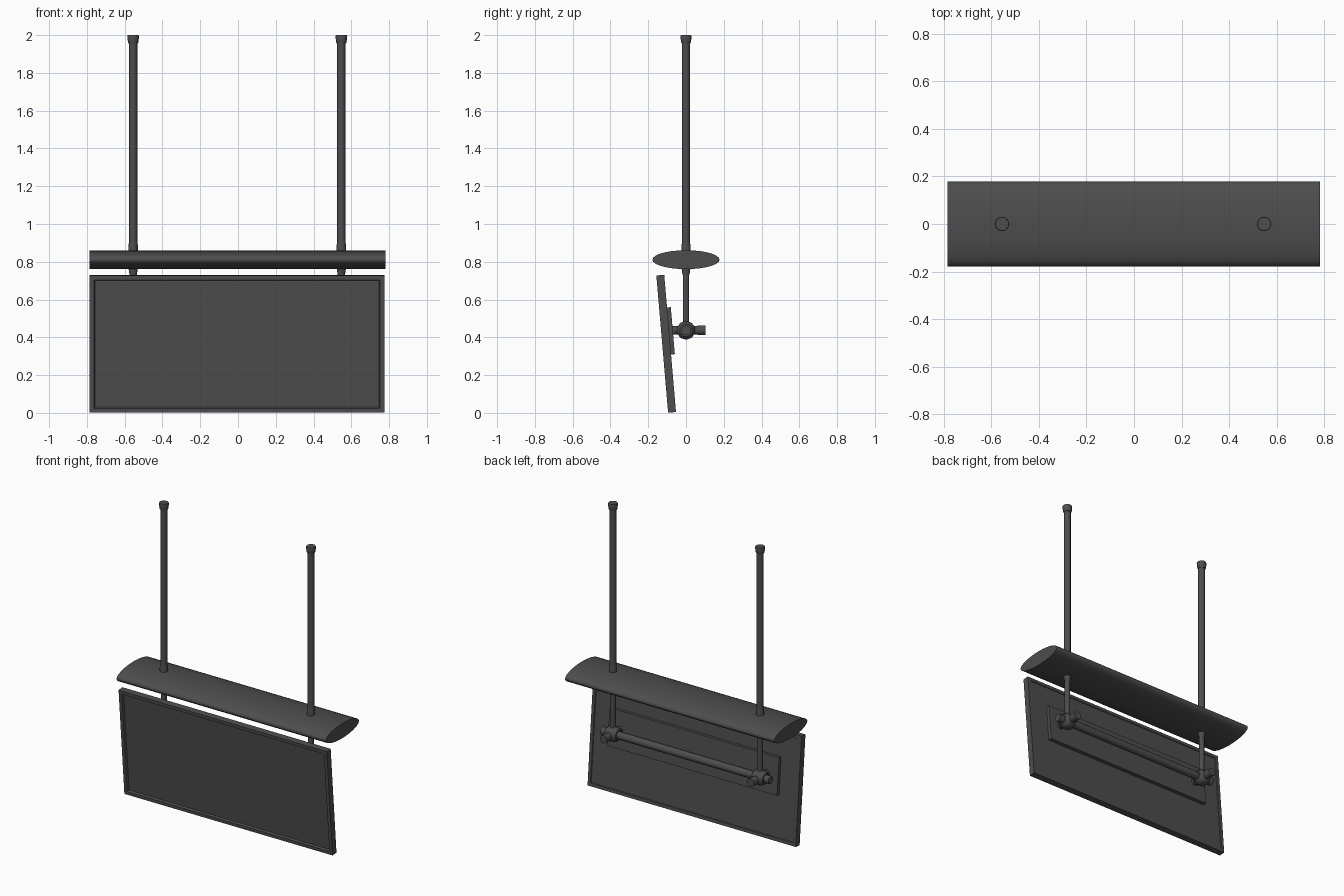
import bpy, bmesh, math
from mathutils import Vector, Matrix

if "Cube" in bpy.data.objects:
    bpy.data.objects.remove(bpy.data.objects["Cube"])

POLES = {"left": -0.555, "right": 0.547}
AXIS_Z = 0.437

# Dark grey finish shared by all parts
DARK = bpy.data.materials.new("dark_grey")
DARK.diffuse_color = (0.075, 0.075, 0.075, 1)
DARK.use_nodes = True
DARK.node_tree.nodes["Principled BSDF"].inputs["Base Color"].default_value = DARK.diffuse_color


def finish(name, bm, smooth=None):
    bmesh.ops.recalc_face_normals(bm, faces=bm.faces[:])
    me = bpy.data.meshes.new(name)
    bm.to_mesh(me)
    bm.free()
    me.materials.append(DARK)
    ob = bpy.data.objects.new(name, me)
    bpy.context.collection.objects.link(ob)
    if smooth:
        bpy.ops.object.select_all(action='DESELECT')
        bpy.context.view_layer.objects.active = ob
        ob.select_set(True)
        bpy.ops.object.shade_smooth_by_angle(angle=math.radians(smooth))
    return ob


def turned(name, profile, origin, axis, sides=10):
    """Solid of revolution: profile is (distance along axis, radius)."""
    rot = Vector((0, 0, 1)).rotation_difference(Vector(axis)).to_matrix()
    bm = bmesh.new()
    rings = []
    for h, r in profile:
        rings.append([bm.verts.new(Vector(origin) + rot @ Vector(
            (r * math.cos(math.tau * i / sides), r * math.sin(math.tau * i / sides), h)))
            for i in range(sides)])
    for a, b in zip(rings, rings[1:]):
        for i in range(sides):
            j = (i + 1) % sides
            bm.faces.new((a[i], a[j], b[j], b[i]))
    bm.faces.new(rings[0])
    bm.faces.new(rings[-1])
    return finish(name, bm, 46)


def box(name, size, matrix, insets=()):
    """Box with optional recessed faces: (y direction, border, bevel, depth)."""
    bm = bmesh.new()
    bmesh.ops.create_cube(bm, size=1)
    bmesh.ops.scale(bm, vec=size, verts=bm.verts)
    for direction, border, bevel, depth in insets:
        bm.normal_update()
        face = [f for f in bm.faces if f.normal.y * direction > 0.9]
        bmesh.ops.inset_region(bm, faces=face, thickness=border)
        bmesh.ops.inset_region(bm, faces=face, thickness=bevel, depth=-depth)
    bm.transform(matrix)
    return finish(name, bm)


# Canopy with an elliptical section
bm = bmesh.new()
N = 28
ends = [[bm.verts.new((x, 0.178 * math.cos(math.tau * i / N),
                       0.811 + 0.05 * math.sin(math.tau * i / N))) for i in range(N)]
        for x in (-0.785, 0.782)]
for i in range(N):
    j = (i + 1) % N
    bm.faces.new((ends[0][i], ends[0][j], ends[1][j], ends[1][i]))
for ring in ends:
    bm.faces.new(ring)
finish("canopy", bm, 50)

# Tilted screen with raised bezel and shallow rear rim, and mounting plate behind
tilt = Matrix.Translation((-0.005, -0.105, 0.366)) @ Matrix.Rotation(math.radians(4.9), 4, 'X')
box("screen_panel", (1.56, 0.042, 0.729), tilt,
    [(-1, 0.032, 0.008, 0.012), (1, 0.03, 0.004, 0.004)])
box("mounting_plate", (1.27, 0.026, 0.25), tilt @ Matrix.Translation((0, 0.028, 0.066)))

# Horizontal support bar
turned("support_bar", [(-0.63, 0.026), (0.63, 0.026)], (-0.004, 0, AXIS_Z), (1, 0, 0))

for side, x in POLES.items():
    # Hanging pole with ceiling cap
    turned(side + "_pole", [(0.80, 0.022), (1.98, 0.022)], (x, 0, 0), (0, 0, 1))
    turned(side + "_ceiling_cap", [(1.955, 0.025), (1.965, 0.028), (1.993, 0.031), (2.0, 0.029)],
           (x, 0, 0), (0, 0, 1))
    # Thinner lower rod and collars either side of the canopy
    turned(side + "_lower_rod", [(AXIS_Z, 0.018), (0.82, 0.018)], (x, 0, 0), (0, 0, 1))
    turned(side + "_collar", [(0.73, 0.019), (0.76, 0.024), (0.88, 0.026), (0.905, 0.022)],
           (x, 0, 0), (0, 0, 1))
    # Clamp around the bar, with a stub through to the plate
    turned(side + "_clamp", [(-0.042, 0.034), (-0.026, 0.05), (0.026, 0.05), (0.042, 0.034)],
           (x, 0, AXIS_Z), (1, 0, 0))
    turned(side + "_clamp_stub", [(-0.09, 0.024), (0.06, 0.024), (0.062, 0.027), (0.103, 0.027)],
           (x, 0, AXIS_Z), (0, 1, 0))
